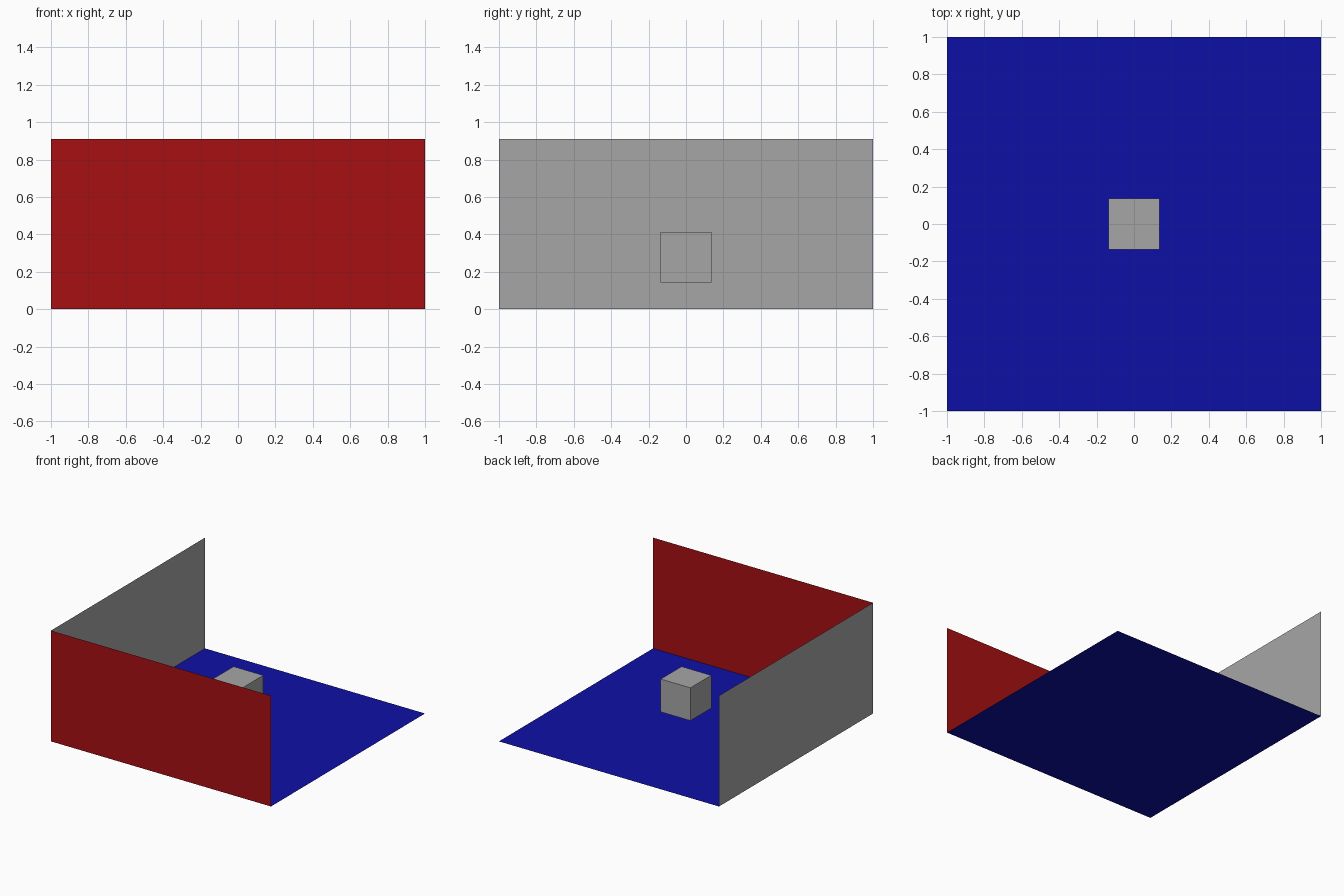
import bpy
from math import pi

if "Cube" in bpy.data.objects:
    bpy.data.objects.remove(bpy.data.objects["Cube"])

WALL_H = 0.91
CUBE = 0.27


def material(name, color):
    mat = bpy.data.materials.new(name)
    mat.diffuse_color = (*color, 1)
    mat.use_nodes = True
    mat.node_tree.nodes["Principled BSDF"].inputs["Base Color"].default_value = mat.diffuse_color
    return mat


def panel(name, location, rotation, width, depth, mat):
    bpy.ops.mesh.primitive_plane_add(size=1, location=location, rotation=rotation)
    ob = bpy.context.object
    ob.name = name
    ob.scale = (width, depth, 1)
    ob.data.materials.append(mat)


blue = material("blue", (0.004, 0.005, 0.384))
red = material("red", (0.384, 0.005, 0.006))
grey = material("grey", (0.384, 0.384, 0.384))

# Floor and the two single-sheet walls, facing into the room
panel("floor", (0, 0, 0), (0, 0, 0), 2, 2, blue)
panel("front_wall", (0, -1, WALL_H / 2), (-pi / 2, 0, 0), 2, WALL_H, red)
panel("left_wall", (-1, 0, WALL_H / 2), (0, pi / 2, 0), WALL_H, 2, grey)

# Cube floating above the floor
bpy.ops.mesh.primitive_cube_add(size=CUBE, location=(0, 0, 0.278))
cube = bpy.context.object
cube.name = "floating_cube"
cube.data.materials.append(grey)
